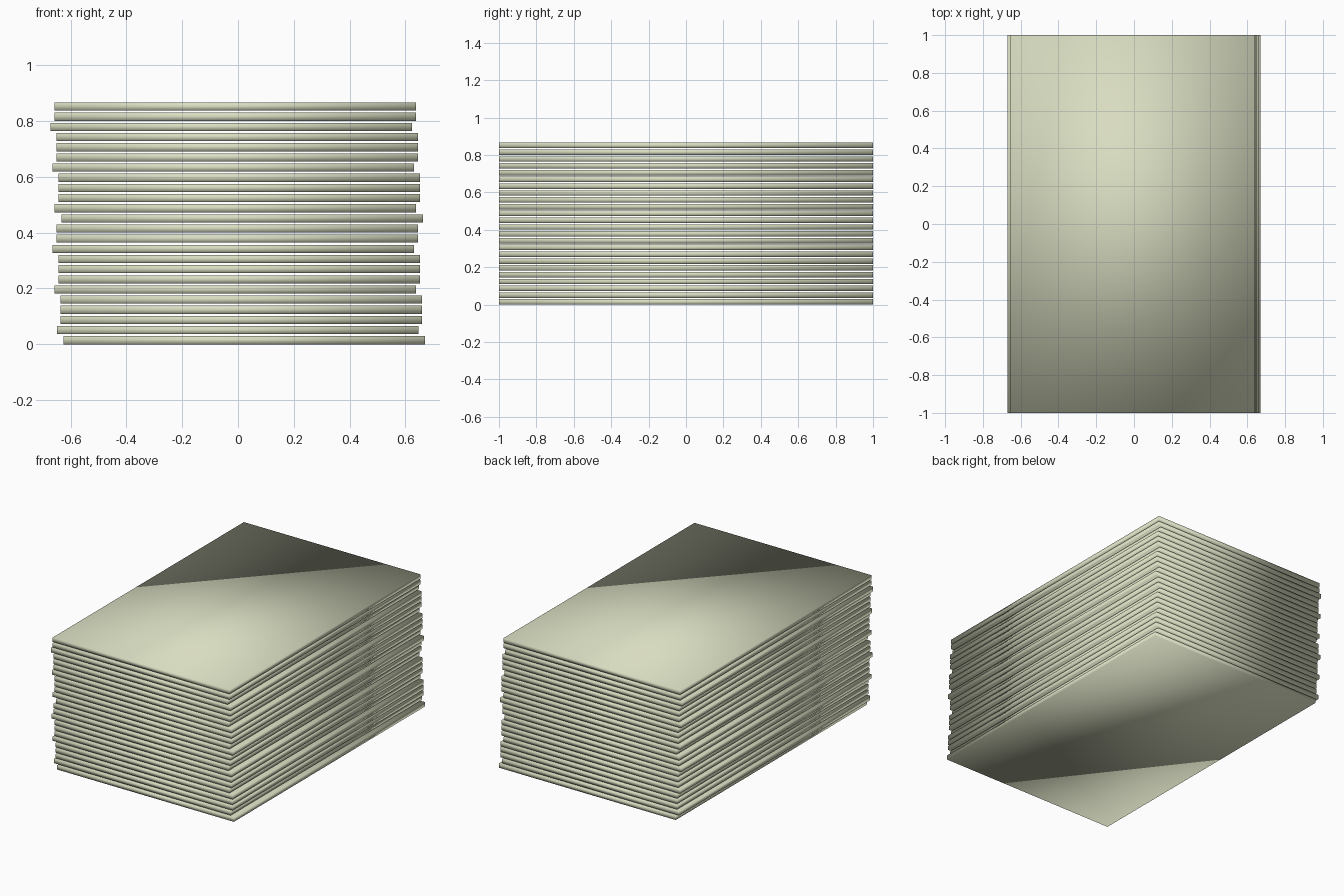
import bpy
import bmesh

cube = bpy.data.objects.get("Cube")
if cube:
    bpy.data.objects.remove(cube, do_unlink=True)

WIDTH, DEPTH, THICK, HEIGHT = 1.295, 2.0, 0.029, 0.866

# Left edge of every board, from the bottom up
LEFT_EDGES = [-0.625, -0.649, -0.635, -0.635, -0.635, -0.657,
              -0.643, -0.643, -0.643, -0.665, -0.65, -0.65,
              -0.632, -0.657, -0.643, -0.643, -0.643, -0.664,
              -0.65, -0.65, -0.65, -0.671, -0.657, -0.657]

# Pale greenish cream
paint = bpy.data.materials.new("pale cream")
paint.use_nodes = True
colour = (0.69, 0.72, 0.53, 1.0)
paint.diffuse_color = colour
paint.node_tree.nodes["Principled BSDF"].inputs["Base Color"].default_value = colour

# One board mesh, shared by the whole stack, softly shaded across its edges
mesh = bpy.data.meshes.new("board")
bm = bmesh.new()
bmesh.ops.create_cube(bm, size=1.0)
bmesh.ops.scale(bm, vec=(WIDTH, DEPTH, THICK), verts=bm.verts)
for face in bm.faces:
    face.smooth = True
bm.to_mesh(mesh)
bm.free()
mesh.materials.append(paint)

# Stack of slightly shifted boards with thin gaps
pitch = (HEIGHT - THICK) / (len(LEFT_EDGES) - 1)
for i, left in enumerate(LEFT_EDGES):
    board = bpy.data.objects.new(f"board_{i + 1:02d}", mesh)
    board.location = (left + WIDTH / 2, 0, THICK / 2 + i * pitch)
    bpy.context.collection.objects.link(board)
